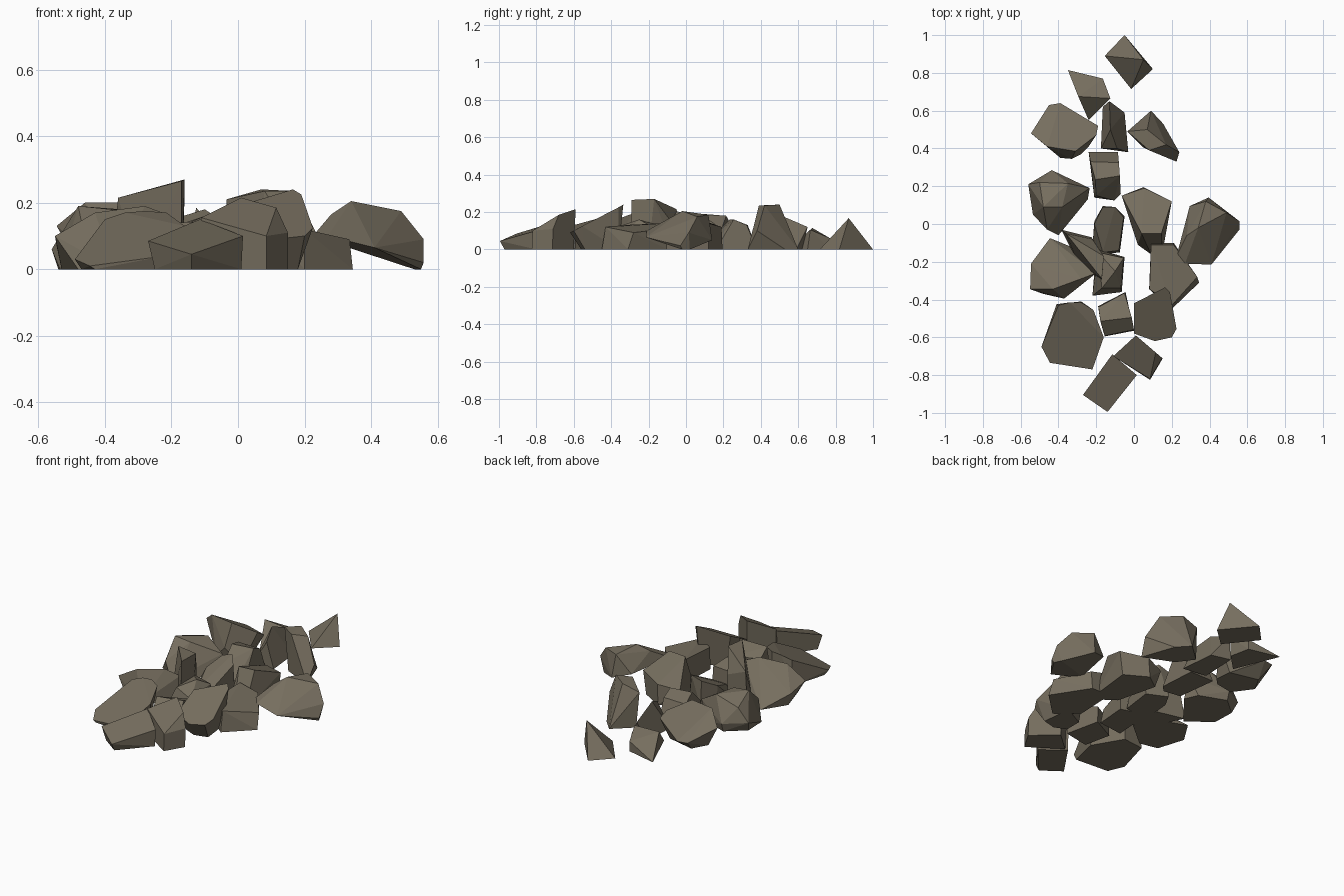
import bpy, bmesh, math

stone = bpy.data.materials.new("brown_grey_stone")
stone.diffuse_color = (0.18, 0.155, 0.113, 1)


def rock(name, footprint, crown):
    """Faceted boulder: convex skin over a ground outline (x, y) and a few raised corners (x, y, z)."""
    bm = bmesh.new()
    for x, y in footprint:
        bm.verts.new((x, y, 0))
    for p in crown:
        bm.verts.new(p)
    bmesh.ops.convex_hull(bm, input=bm.verts[:])
    bmesh.ops.delete(bm, geom=[v for v in bm.verts if not v.link_faces], context='VERTS')
    bmesh.ops.dissolve_limit(bm, angle_limit=math.radians(8), verts=bm.verts[:], edges=bm.edges[:])
    bmesh.ops.recalc_face_normals(bm, faces=bm.faces[:])
    me = bpy.data.meshes.new(name)
    bm.to_mesh(me)
    bm.free()
    me.materials.append(stone)
    bpy.context.collection.objects.link(bpy.data.objects.new(name, me))


# Back end of the pile
rock("back_tip_rock", [(-.05, 1), (.10, .82), (-.015, .715), (-.155, .89)], [(.05, .87, .167)])
rock("back_wedge_rock", [(-.35, .815), (-.165, .77), (-.14, .65), (-.24, .55)],
     [(-.295, .675, .115), (-.125, .665, .105), (-.165, .77, .06)])
rock("back_spike_rock", [(-.175, .40), (-.165, .62), (-.05, .59), (-.03, .38)],
     [(-.13, .65, .12), (-.125, .50, .185), (-.09, .40, .14)])
rock("back_right_rock", [(-.02, .50), (.09, .60), (.155, .53), (.225, .33), (.05, .405)],
     [(-.035, .49, .21), (.07, .50, .24), (.17, .42, .235), (.08, .39, .235), (.24, .38, .10)])
rock("back_left_rock", [(-.47, .46), (-.42, .55), (-.25, .51), (-.24, .41), (-.28, .37), (-.39, .35)],
     [(-.545, .48, .13), (-.45, .63, .07), (-.39, .64, .07), (-.19, .52, .11), (-.46, .41, .20),
      (-.31, .385, .20), (-.20, .47, .14), (-.33, .345, .06)])

# Middle band
rock("mid_back_chip", [(-.24, .38), (-.085, .38), (-.07, .16), (-.105, .125), (-.21, .14)],
     [(-.23, .33, .13), (-.08, .325, .13), (-.205, .235, .16), (-.075, .255, .16), (-.20, .15, .08)])
rock("left_rock", [(-.54, .18), (-.435, .27), (-.28, .21), (-.245, .13), (-.40, -.06), (-.535, .05)],
     [(-.56, .21, .06), (-.435, .285, .05), (-.50, .22, .14), (-.35, .215, .18), (-.48, .09, .19),
      (-.38, .09, .18), (-.235, .19, .11), (-.46, -.03, .09)])
rock("centre_rock", [(-.04, .13), (.05, .195), (.18, .12), (.15, -.155), (.09, -.16), (.02, -.11)],
     [(-.065, .15, .10), (.055, .19, .12), (.20, .12, .14), (.145, -.05, .205), (.04, -.05, .20)])
rock("centre_chip", [(-.21, .015), (-.165, .095), (-.05, .04), (-.075, -.15), (-.165, -.16), (-.22, -.12)],
     [(-.165, .09, .16), (-.10, .09, .18), (-.055, .035, .15), (-.08, -.14, .06), (-.165, -.15, .05),
      (-.21, 0, .11)])
# tilted boulder, its underside lifting off the ground towards the middle
rock("right_rock", [(.55, -.02), (.53, .02)],
     [(.295, .095, .08), (.395, .14, .05), (.38, .12, .185), (.49, .06, .175), (.34, -.02, .205),
      (.28, -.06, .165), (.558, .015, .09), (.558, -.03, .02), (.41, -.215, .065), (.27, -.21, .10),
      (.225, -.17, .10), (.34, 0, .06)])

# Middle front band
rock("left_slab", [(-.53, -.21), (-.445, -.075), (-.235, -.16), (-.22, -.27), (-.37, -.395), (-.48, -.37)],
     [(-.55, -.345, .10), (-.43, -.345, .17), (-.28, -.29, .19), (-.20, -.26, .16), (-.545, -.21, .07)])
rock("leaning_blade", [(-.385, -.03), (-.225, -.07), (-.165, -.20), (-.17, -.30), (-.30, -.20)],
     [(-.16, -.17, .27), (-.17, -.29, .265), (-.36, -.05, .215), (-.22, -.15, .255), (-.22, -.08, .15)])
rock("mid_front_chip", [(-.20, -.13), (-.05, -.175), (-.065, -.36), (-.22, -.38)],
     [(-.055, -.18, .12), (-.10, -.25, .16), (-.17, -.34, .13), (-.19, -.15, .13), (-.07, -.34, .08)])
rock("right_front_slab", [(.09, -.10), (.21, -.10), (.345, -.31), (.20, -.45), (.08, -.345)],
     [(.09, -.11, .14), (.21, -.11, .11), (.335, -.28, .09), (.20, -.43, .12), (.082, -.345, .13)])

# Front end of the pile
rock("front_right_rock", [(.03, -.43), (.16, -.36), (.18, -.54), (.10, -.56), (.03, -.53)],
     [(0, -.42, .19), (.165, -.335, .24), (.19, -.36, .225), (.225, -.555, .125), (.20, -.60, .10),
      (.11, -.62, .09), (0, -.58, .11)])
rock("front_left_rock", [(-.47, -.64), (-.41, -.425), (-.28, -.41), (-.18, -.58), (-.22, -.75), (-.43, -.735)],
     [(-.49, -.65, .03), (-.40, -.43, .15), (-.34, -.415, .17), (-.28, -.415, .175), (-.215, -.455, .17),
      (-.16, -.60, .13), (-.22, -.77, .04), (-.445, -.735, .01)])
rock("front_chip", [(-.19, -.435), (-.045, -.36), (0, -.565), (-.155, -.595)],
     [(-.178, -.515, .14), (-.012, -.495, .15), (-.05, -.365, .10), (-.188, -.44, .10),
      (-.155, -.592, .08), (0, -.56, .09)])
rock("front_brick", [(-.25, -.89), (-.12, -.70), (.01, -.80), (-.14, -.97)],
     [(-.27, -.905, .085), (-.235, -.86, .10), (-.115, -.69, .15), (.015, -.80, .10), (-.14, -.995, .045)])
rock("front_wedge", [(-.10, -.70), (.015, -.60), (.15, -.715), (.085, -.825), (.01, -.78)],
     [(-.11, -.70, .155), (.01, -.59, .215), (.115, -.68, .185), (.15, -.71, .11), (.085, -.82, .10)])
